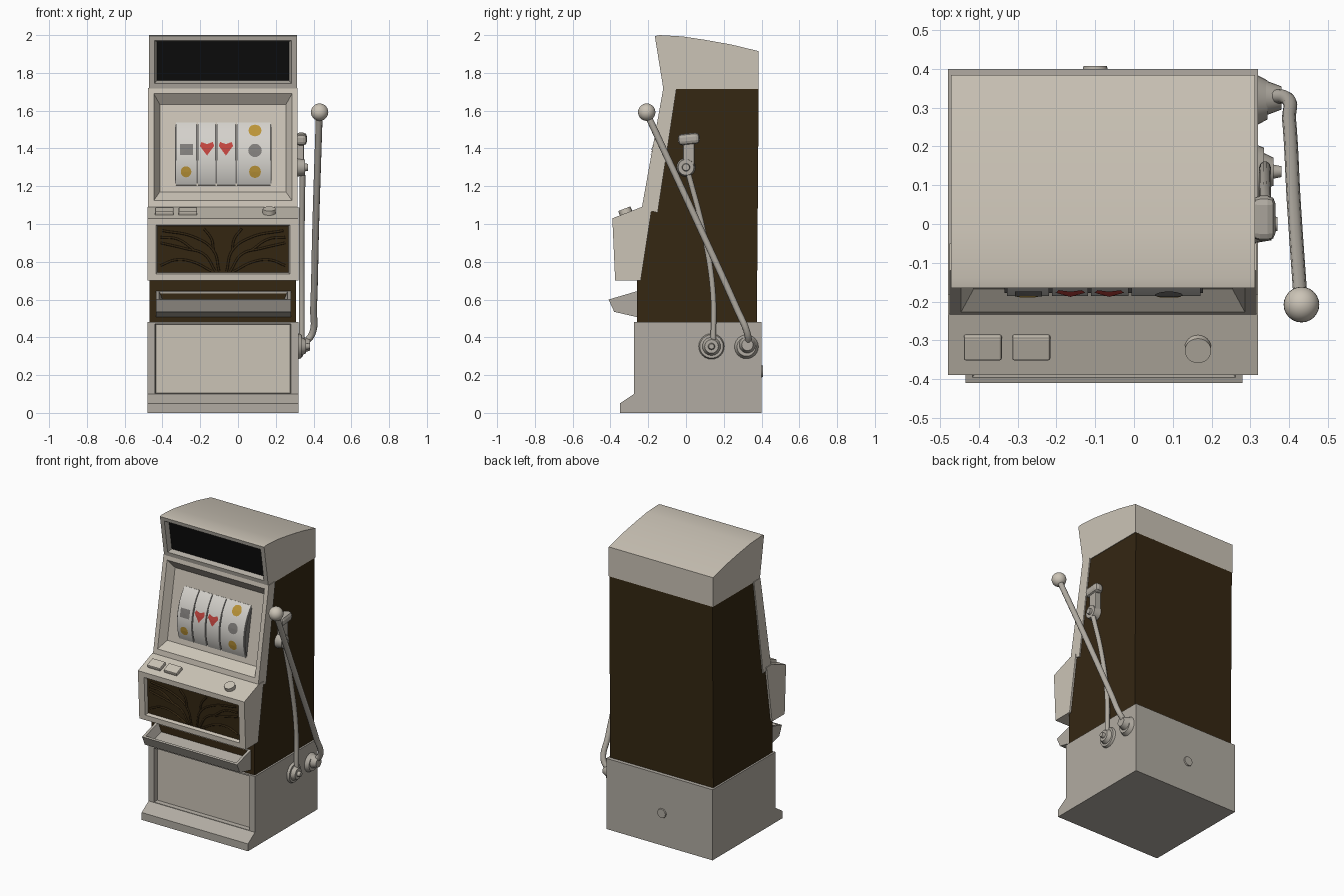
import bpy, bmesh, math
from mathutils import Vector

if "Cube" in bpy.data.objects:
    bpy.data.objects.remove(bpy.data.objects["Cube"])

def material(name, r, g, b):
    m = bpy.data.materials.new(name)
    m.diffuse_color = (r, g, b, 1)
    m.use_nodes = True
    m.node_tree.nodes["Principled BSDF"].inputs["Base Color"].default_value = m.diffuse_color
    return m

LIGHT = material("warm light grey", 0.60, 0.55, 0.47)
GREY = material("cabinet grey", 0.44, 0.41, 0.36)
WOOD = material("dark brown", 0.035, 0.02, 0.006)
BLACK = material("black", 0.004, 0.004, 0.004)
WHITE = material("reel white", 0.66, 0.64, 0.60)
GOLD = material("gold", 0.50, 0.30, 0.04)
RED = material("red", 0.55, 0.06, 0.05)
SLATE = material("slate grey", 0.22, 0.21, 0.20)
CX = -0.08  # cabinet centre line

def finish(bm, name, mats, smooth=None):
    bmesh.ops.recalc_face_normals(bm, faces=bm.faces)
    me = bpy.data.meshes.new(name)
    bm.to_mesh(me)
    bm.free()
    for m in mats:
        me.materials.append(m)
    ob = bpy.data.objects.new(name, me)
    bpy.context.collection.objects.link(ob)
    if smooth:
        shade(ob, smooth)
    return ob

def shade(ob, angle):
    bpy.ops.object.select_all(action='DESELECT')
    ob.select_set(True)
    bpy.context.view_layer.objects.active = ob
    bpy.ops.object.shade_smooth_by_angle(angle=math.radians(angle))

def solid(name, profile, x0, x1, mats, edge=None, rings=(), smooth=None):
    """Extrude a (y, z) profile along x; the face on one edge may be recessed by
    rings of (side margin, bottom margin, top margin, depth, material)."""
    bm = bmesh.new()
    L = [bm.verts.new((x0, y, z)) for y, z in profile]
    R = [bm.verts.new((x1, y, z)) for y, z in profile]
    bm.faces.new(L)
    bm.faces.new(R)
    n = len(profile)
    for i in range(n):
        j = (i + 1) % n
        if i != edge:
            bm.faces.new((L[i], R[i], R[j], L[j]))
            continue
        p, q = Vector(profile[i]), Vector(profile[j])
        u = (q - p).normalized()
        out = Vector((-u.y, u.x))
        last = [L[i], R[i], R[j], L[j]]
        for side, lo, hi, depth, mi in rings:
            a, b = p + u * lo - out * depth, q - u * hi - out * depth
            new = [bm.verts.new(c) for c in ((x0 + side, *a), (x1 - side, *a), (x1 - side, *b), (x0 + side, *b))]
            for k in range(4):
                f = bm.faces.new((last[k], last[(k + 1) % 4], new[(k + 1) % 4], new[k]))
                f.material_index = mi
            last = new
        bm.faces.new(last).material_index = rings[-1][4]
    return finish(bm, name, mats, smooth)

def knob(name, x0, x1, r0, r1, y, z, mat, sides=24):
    """Cylinder or cone pointing along x."""
    bpy.ops.mesh.primitive_cone_add(vertices=sides, radius1=r0, radius2=r1, depth=x1 - x0,
                                    location=((x0 + x1) / 2, y, z), rotation=(0, math.pi / 2, 0))
    ob = bpy.context.object
    ob.name = name
    ob.data.materials.append(mat)
    shade(ob, 40)
    return ob

def box(name, loc, size, mat, rot=0, bevel=0.006):
    bpy.ops.mesh.primitive_cube_add(size=1, location=loc, rotation=(rot, 0, 0))
    ob = bpy.context.object
    ob.name = name
    ob.scale = size
    bpy.ops.object.transform_apply(location=False, rotation=False, scale=True)
    ob.data.materials.append(mat)
    mod = ob.modifiers.new("bevel", 'BEVEL')
    mod.width, mod.segments = bevel, 2
    return ob

def rod(name, pts, r, mat):
    cu = bpy.data.curves.new(name, 'CURVE')
    cu.dimensions = '3D'
    cu.bevel_depth, cu.bevel_resolution, cu.use_fill_caps = r, 3, True
    cu.resolution_u = 8
    sp = cu.splines.new('BEZIER')
    sp.bezier_points.add(len(pts) - 1)
    for bp, c in zip(sp.bezier_points, pts):
        bp.co = c
        bp.handle_left_type = bp.handle_right_type = 'AUTO'
    ob = bpy.data.objects.new(name, cu)
    bpy.context.collection.objects.link(ob)
    cu.materials.append(mat)
    bpy.ops.object.select_all(action='DESELECT')
    ob.select_set(True)
    bpy.context.view_layer.objects.active = ob
    bpy.ops.object.convert(target='MESH')
    shade(bpy.context.object, 40)

# Base with recessed front panel
solid("base", [(-.35, 0), (-.35, .05), (-.275, .10), (-.275, .48), (.40, .48), (.40, 0)], -.48, .32,
      [GREY, LIGHT], 2, [(.04, .003, .01, 0, 0), (.045, .006, .012, .03, 0), (.046, .007, .013, .03, 1)])
knob("rear_lock", 0, .02, .035, .03, 0, 0, GREY).rotation_euler = (-math.pi / 2, 0, 0)
bpy.context.object.location = (-.1, .398, .22)

# Brown cabinet core and side walls
solid("cabinet_core", [(-.26, .48), (-.26, .9), (-.1, 1.08), (-.02, 1.72), (.385, 1.72), (.375, .48)],
      -.44, .28, [WOOD])
for nm, a, b in (("left_wall", -.468, -.44), ("right_wall", .28, .308)):
    solid(nm, [(-.26, .48), (-.26, .70), (-.19, 1.08), (-.085, 1.72), (.385, 1.72), (.375, .48)], a, b, [WOOD])

# Top cap with black sign
solid("top_cap", [(-.12, 1.715), (-.165, 1.995), (-.14, 2.0), (-.02, 1.993), (.1, 1.975), (.24, 1.95),
                  (.385, 1.915), (.385, 1.715)], -.472, .312, [LIGHT, BLACK, GREY], 0,
      [(.03, .03, .025, 0, 2), (.042, .04, .035, .03, 2), (.043, .041, .036, .03, 1)], smooth=20)

# Screen surround, following the sloped front
P0, P1 = Vector((-.235, 1.08)), Vector((-.12, 1.72))
solid("screen_surround", [P0, P1, (-.05, 1.72), (-.15, 1.06)], -.476, .316, [LIGHT], 0,
      [(.03, .045, .03, 0, 0), (.062, .10, .08, .05, 0)])

# Reels bulging from the screen
U = (P1 - P0).normalized()
N = Vector((-U.y, U.x))
MID = P0 + U * (.30 / U.y) - N * .05
RAD, HALF = .32, .172

def on_reel(t, lift=0.0):
    return MID + U * t + N * (math.sqrt(RAD**2 - t * t) - math.sqrt(RAD**2 - HALF**2) + lift)

def arc(h, lift):
    pts = [on_reel(-h + 2 * h * i / 24, lift) for i in range(25)]
    return pts + [MID + U * h - N * .03, MID - U * h - N * .03]

solid("reel_gap", arc(HALF, -.008), -.334, .178, [SLATE], smooth=30)
for i, (a, b) in enumerate([(-.328, -.219), (-.211, -.119), (-.111, -.014), (-.006, .172)]):
    solid(f"reel_{i + 1}", arc(HALF - .003, 0), a, b, [WHITE], smooth=30)

def symbol(name, x, z, shape, mat):
    """Thin plate on the reel surface from (dx, dz) points."""
    bm = bmesh.new()
    t0 = (z - MID.y) / U.y
    def put(dx, dt):
        t = max(-HALF + .004, min(HALF - .004, t0 + dt))
        return bm.verts.new((x + dx, *on_reel(t, .004)))
    c = put(0, 0)
    ring = [put(*p) for p in shape]
    for k in range(len(ring)):
        bm.faces.new((c, ring[k], ring[(k + 1) % len(ring)]))
    ob = finish(bm, name, [mat])
    if ob.data.polygons[0].normal.y > 0:
        ob.data.flip_normals()

def disc(r):
    return [(r * math.cos(k * math.pi / 10), r * math.sin(k * math.pi / 10)) for k in range(20)]

heart = [(0, -.038), (.038, .015), (.03, .036), (0, .024), (-.03, .036), (-.038, .015)]
square = [(-.035, -.03), (.035, -.03), (.035, .03), (-.035, .03)]
for nm, x, z, sh, m in [("gold_disc_a", -.275, 1.27, disc(.028), GOLD), ("gold_disc_b", .09, 1.49, disc(.034), GOLD),
                        ("gold_disc_c", .09, 1.27, disc(.031), GOLD), ("grey_disc", .09, 1.38, disc(.036), SLATE),
                        ("grey_square", -.272, 1.385, square, SLATE),
                        ("red_mark_a", -.164, 1.39, heart, RED), ("red_mark_b", -.064, 1.39, heart, RED)]:
    symbol(nm, x, z, sh, m)

# Console with brown carved panel and buttons
solid("console", [(-.375, .70), (-.39, 1.03), (-.235, 1.09), (-.18, 1.09), (-.24, .70)], -.48, .32,
      [LIGHT, WOOD], 0, [(.045, .035, .035, 0, 0), (.053, .042, .042, .022, 0), (.054, .043, .043, .022, 1)])
carving = [[(.02, .75), (.05, .86), (.15, .93), (.32, .965)], [(.04, .75), (.10, .84), (.20, .87), (.33, .90)],
           [(.06, .75), (.16, .80), (.25, .81), (.33, .78)], [(.05, .86), (.06, .92), (.10, .975)],
           [(.15, .86), (.24, .92), (.33, .93)]]
for s in (-1, 1):
    for i, path in enumerate(carving):
        rod(f"carved_ridge_{i + 1}", [(CX + s * dx, -.357 - (z - .75) * .045, z) for dx, z in path], .006, WOOD)
TILT = math.atan2(.06, .155)
for i, x in enumerate((-.39, -.265)):
    box(f"button_{i + 1}", (x, -.317, 1.062), (.098, .066, .036), LIGHT, TILT)
bpy.ops.mesh.primitive_cylinder_add(vertices=24, radius=.034, depth=.04, location=(.165, -.32, 1.062),
                                    rotation=(TILT, 0, 0))
bpy.context.object.name = "round_button"
bpy.context.object.data.materials.append(LIGHT)
shade(bpy.context.object, 40)

# Coin tray, open on top
solid("coin_tray", [(-.25, .505), (-.38, .535), (-.41, .60), (-.25, .647)], -.435, .28, [GREY], 2,
      [(.018, .015, .012, 0, 0), (.04, .03, .02, .055, 0)])

# Pull lever
rod("lever_arm", [(.43, -.20, 1.57), (.412, .06, 1.01), (.40, .27, .55), (.393, .325, .42), (.35, .33, .365)],
    .018, GREY)
bpy.ops.mesh.primitive_uv_sphere_add(segments=24, ring_count=14, radius=.046, location=(.432, -.208, 1.592))
bpy.context.object.name = "lever_ball"
bpy.context.object.data.materials.append(LIGHT)
shade(bpy.context.object, 60)
knob("lever_mount", .315, .345, .066, .05, .32, .35, GREY)
knob("lever_pivot", .34, .38, .045, .03, .325, .36, GREY)

# Linkage rod with hub and clamp
rod("link_rod", [(.338, .145, .37), (.338, .142, .65), (.338, .09, .97), (.342, .015, 1.26)], .015, GREY)
for nm, a, b, r, s in (("hub_plate", .315, .335, .07, .062), ("hub_ring", .335, .36, .048, .036),
                       ("hub_pin", .36, .38, .018, .014)):
    knob(nm, a, b, r, s, .135, .352, GREY)
knob("clamp_ring", .305, .355, .05, .042, 0, 1.30, GREY)
knob("clamp_pin", .35, .37, .022, .018, 0, 1.30, GREY)
box("clamp_body", (.327, .015, 1.38), (.045, .06, .15), GREY)
box("clamp_head", (.335, .015, 1.45), (.06, .115, .06), GREY, .1, .02)
